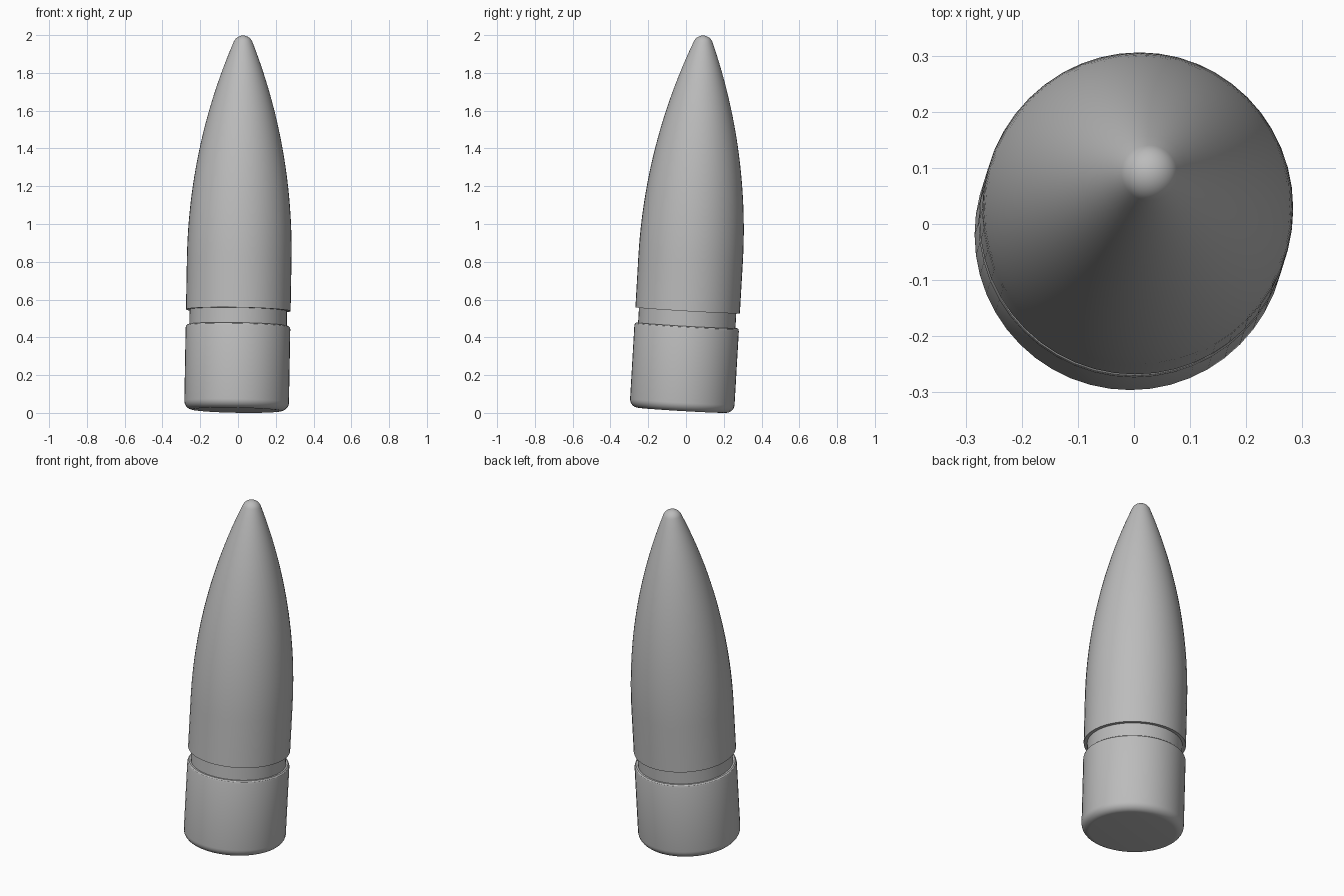
import bpy, bmesh, math
from mathutils import Matrix, Vector

if "Cube" in bpy.data.objects:
    bpy.data.objects.remove(bpy.data.objects["Cube"], do_unlink=True)

SIDES = 48
RADIUS = 0.277        # outer radius of the casing
GROOVE_R = 0.258      # radius inside the ring groove
FILLET = 0.045        # rounded bottom corner
OGIVE_START, OGIVE_END, OGIVE_R = 0.8, 1.954, 3.04
GREY = (0.5, 0.5, 0.5, 1)

metal = bpy.data.materials.new("plain grey metal")
metal.use_nodes = True
metal.diffuse_color = GREY
metal.node_tree.nodes["Principled BSDF"].inputs["Base Color"].default_value = GREY


def base_profile():
    """Flat bottom, rounded corner, straight wall, softened top rim."""
    pts = [(0, 0)]
    for i in range(9):
        a = math.pi / 2 * i / 8
        pts.append((RADIUS - FILLET * (1 - math.sin(a)), FILLET * (1 - math.cos(a))))
    pts += [(RADIUS, 0.435), (RADIUS - 0.003, 0.445), (RADIUS - 0.009, 0.45)]
    return pts


def groove_profile():
    return [(GROOVE_R, 0.45), (GROOVE_R, 0.53)]


def nose_profile():
    """Straight skirt, curved taper, then a ball tip tangent to the taper."""
    pts = [(RADIUS, 0.53)]
    steps = 24
    for i in range(steps + 1):
        t = OGIVE_START + (OGIVE_END - OGIVE_START) * i / steps
        drop = OGIVE_R - math.sqrt(OGIVE_R ** 2 - (t - OGIVE_START) ** 2)
        pts.append((RADIUS - drop, t))
    slope = math.asin((OGIVE_END - OGIVE_START) / OGIVE_R)
    ball = pts[-1][0] / math.cos(slope)
    centre = OGIVE_END - ball * math.sin(slope)
    for i in range(1, 9):
        a = slope + (math.pi / 2 - slope) * i / 8
        pts.append((ball * math.cos(a) if i < 8 else 0, centre + ball * math.sin(a)))
    return pts


def lathe(name, profile):
    """Spin a radius/height profile round the z axis."""
    bm = bmesh.new()
    verts = [bm.verts.new((r, 0, z)) for r, z in profile]
    edges = [bm.edges.new(pair) for pair in zip(verts, verts[1:])]
    bmesh.ops.spin(bm, geom=verts + edges, cent=(0, 0, 0), axis=(0, 0, 1),
                   angle=2 * math.pi, steps=SIDES, use_merge=True)
    bmesh.ops.remove_doubles(bm, verts=bm.verts, dist=0.0001)
    bmesh.ops.recalc_face_normals(bm, faces=bm.faces)
    mesh = bpy.data.meshes.new(name)
    bm.to_mesh(mesh)
    bm.free()
    mesh.materials.append(metal)
    obj = bpy.data.objects.new(name, mesh)
    bpy.context.collection.objects.link(obj)
    return obj


# One continuous skin: base, groove and pointed nose
shell = lathe("pointed_shell", base_profile() + groove_profile() + nose_profile())

# Lean the shell slightly back and to its left
lean = Vector((0, 0, 1)).rotation_difference(Vector((0.018, 0.058, 1)))
shell.data.transform(Matrix.Translation((-0.008, -0.022, 0)) @ lean.to_matrix().to_4x4())
lowest = min(v.co.z for v in shell.data.vertices)
shell.data.transform(Matrix.Translation((0, 0, -lowest)))

bpy.ops.object.select_all(action='DESELECT')
shell.select_set(True)
bpy.context.view_layer.objects.active = shell
bpy.ops.object.shade_smooth_by_angle(angle=math.radians(30))
